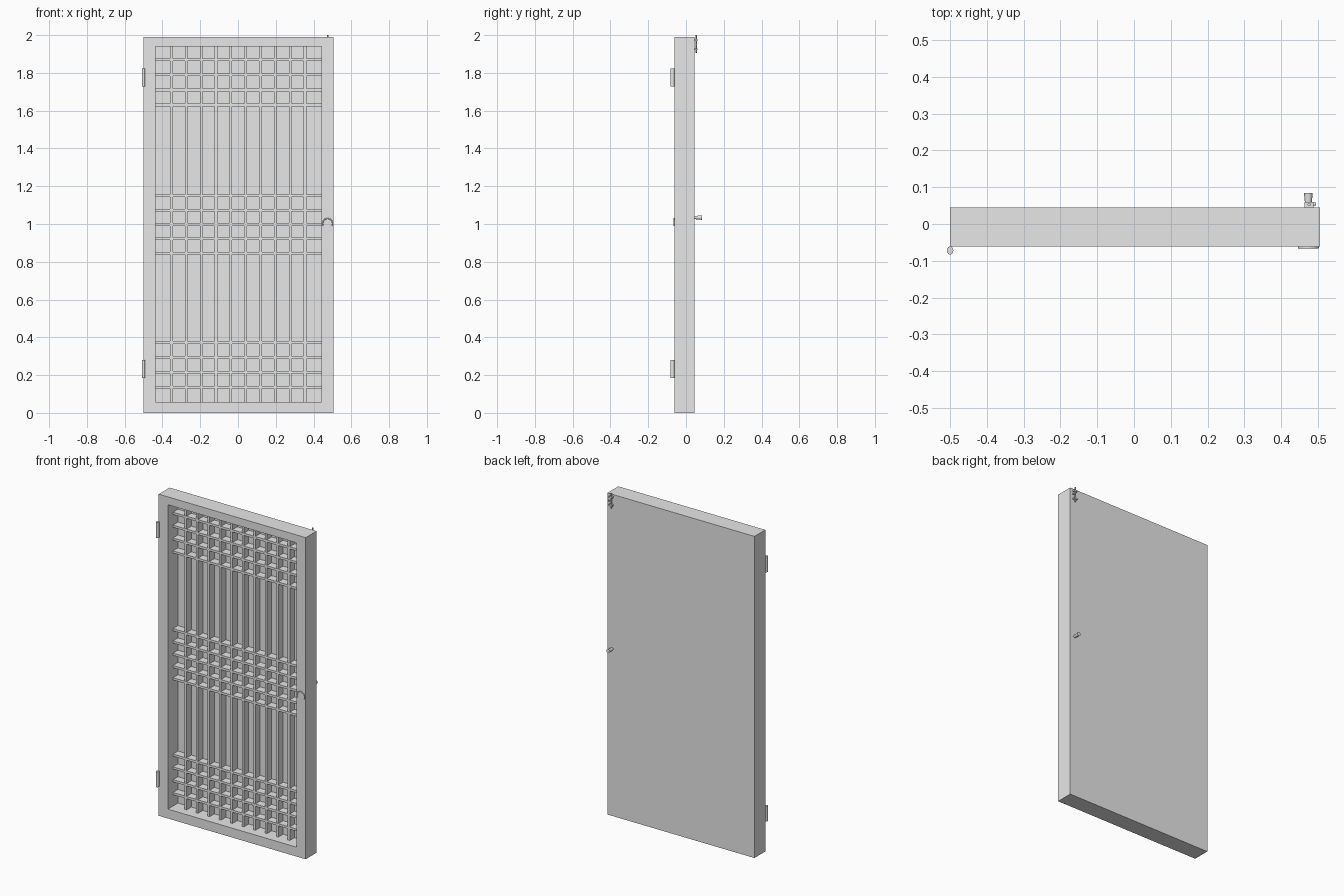
import bpy
import math
from mathutils import Vector

cube = bpy.data.objects.get("Cube")
if cube:
    bpy.data.objects.remove(cube, do_unlink=True)

grey = bpy.data.materials.new("light_grey")
grey.use_nodes = True
grey.diffuse_color = (0.8, 0.8, 0.8, 1)
grey.node_tree.nodes["Principled BSDF"].inputs["Base Color"].default_value = (0.8, 0.8, 0.8, 1)


def box(name, x, y, z):
    """Box between (min, max) pairs on each axis."""
    bpy.ops.mesh.primitive_cube_add(size=1, location=[(a + b) / 2 for a, b in (x, y, z)])
    ob = bpy.context.object
    ob.scale = [b - a for a, b in (x, y, z)]
    bpy.ops.object.transform_apply(location=False, rotation=False, scale=True)
    ob.name = name
    ob.data.materials.append(grey)
    return ob


def rod(name, start, end, r1, r2=None, squash=1):
    """Round rod from start to end; squash scales its local y."""
    start, end = Vector(start), Vector(end)
    axis = end - start
    bpy.ops.mesh.primitive_cone_add(vertices=20, radius1=r1, radius2=r2 or r1,
                                    depth=axis.length, location=(start + end) / 2)
    ob = bpy.context.object
    ob.name = name
    ob.scale.y = squash
    ob.rotation_euler = axis.to_track_quat('Z', 'Y').to_euler()
    bpy.ops.object.transform_apply(location=False, rotation=False, scale=True)
    bpy.ops.object.shade_smooth_by_angle(angle=math.radians(40))
    ob.data.materials.append(grey)
    return ob


LEFT, RIGHT, TOP = -0.5, 0.506, 1.99
FRONT, BACK = -0.061, 0.045
IN_L, IN_R, IN_B, IN_T = -0.437, 0.442, 0.058, 1.941
PANEL = 0.037

# Outer frame: one solid block with the front opening cut out
frame = box("door_frame", (LEFT, RIGHT), (FRONT, BACK), (0, TOP))
cutter = box("opening_cutter", (IN_L, IN_R), (FRONT - 0.1, PANEL), (IN_B, IN_T))
cut = frame.modifiers.new("opening", 'BOOLEAN')
cut.object = cutter
cut.solver = 'EXACT'
bpy.context.view_layer.objects.active = frame
bpy.ops.object.modifier_apply(modifier="opening")
bpy.data.objects.remove(cutter, do_unlink=True)

# Lattice: evenly spaced uprights and three groups of crossbars
BAR_FRONT, HALF = -0.010, 0.007
for i in range(10):
    x = -0.352 + i * 0.0785
    box("lattice_upright", (x - HALF, x + HALF), (BAR_FRONT, PANEL), (IN_B, IN_T))
for base, count, step in ((0.135, 4, 0.0793), (0.845, 5, 0.076), (1.63, 4, 0.0797)):
    for i in range(count):
        z = base + i * step
        box("lattice_crossbar", (IN_L, IN_R), (BAR_FRONT - 0.001, PANEL), (z - HALF, z + HALF))

# Hinge barrels on the front edge
for low, high in ((0.185, 0.28), (1.727, 1.824)):
    rod("hinge_barrel", (LEFT, -0.072, low), (LEFT, -0.072, high), 0.0088, squash=1.25)

# Open ring pull on the front
curve = bpy.data.curves.new("ring_pull", 'CURVE')
curve.dimensions = '3D'
curve.bevel_depth = 0.003
curve.bevel_resolution = 2
curve.use_fill_caps = True
line = curve.splines.new('POLY')
line.points.add(20)
for i, p in enumerate(line.points):
    a = math.radians(-30 + 240 * i / 20)
    p.co = (0.474 + 0.026 * math.cos(a), FRONT - 0.003, 1.003 + 0.026 * math.sin(a), 1)
curve.materials.append(grey)
pull = bpy.data.objects.new("ring_pull", curve)
bpy.context.collection.objects.link(pull)

# Flared knob on the back
rod("back_knob", (0.474, BACK, 1.034), (0.474, 0.084, 1.034), 0.008, 0.012)

# Small sliding bolt at the top of the back
rod("latch_bolt", (0.476, 0.053, 1.905), (0.476, 0.053, 2.0), 0.004)
for z in (1.925, 1.975):
    box("latch_bracket", (0.464, 0.488), (BACK, 0.060), (z - 0.005, z + 0.005))
rod("latch_handle", (0.476, 0.054, 1.95), (0.495, 0.054, 1.95), 0.004)
